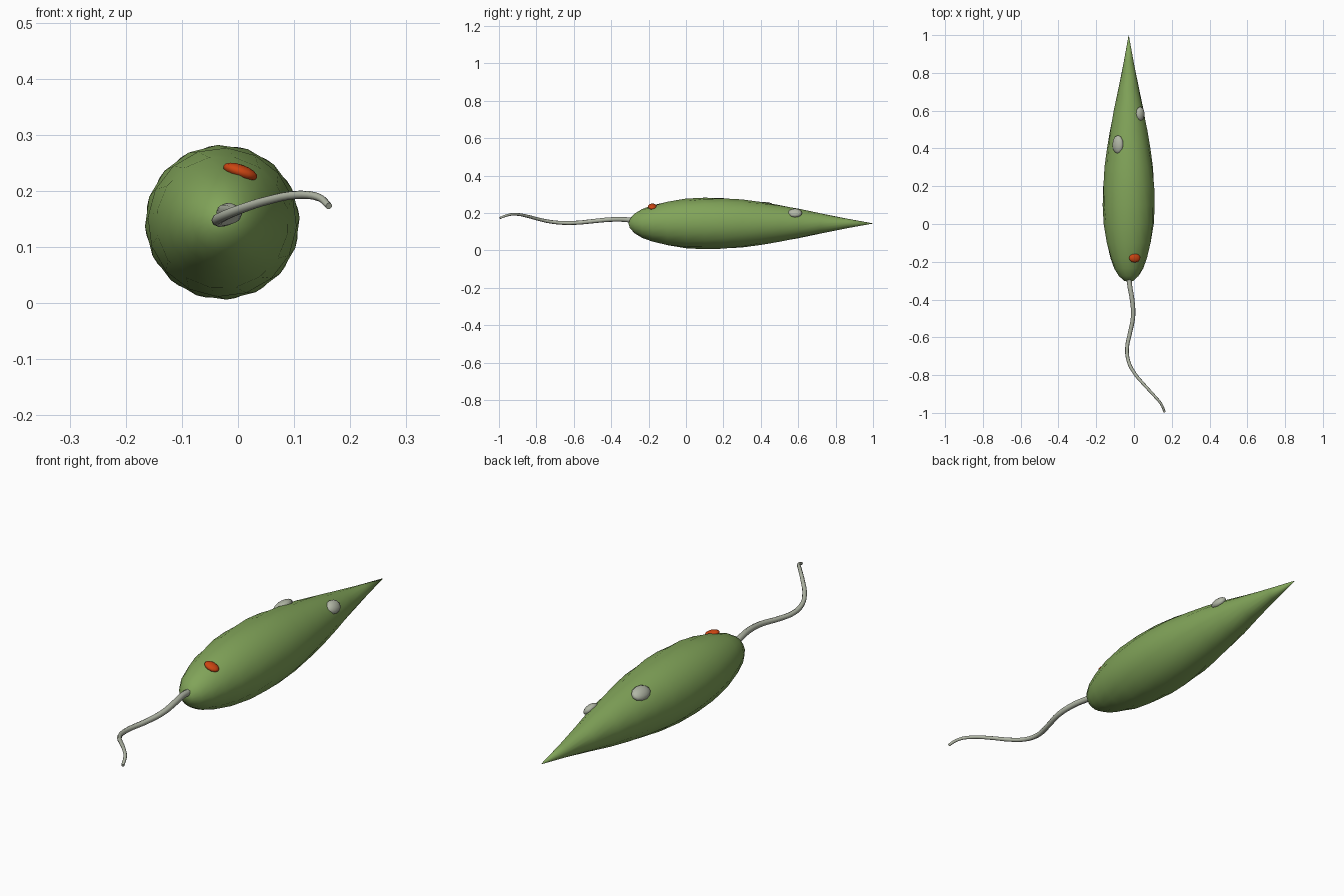
import bpy, bmesh, math
from mathutils import Matrix, Vector

cube = bpy.data.objects.get("Cube")
if cube:
    bpy.data.objects.remove(cube, do_unlink=True)

AXIS = Vector((-0.028, 0, 0.144))


def material(name, color):
    mat = bpy.data.materials.new(name)
    mat.use_nodes = True
    mat.diffuse_color = (*color, 1)
    bsdf = next(n for n in mat.node_tree.nodes if n.type == 'BSDF_PRINCIPLED')
    bsdf.inputs["Base Color"].default_value = (*color, 1)
    bsdf.inputs["Roughness"].default_value = 0.6
    return mat


green = material("leaf green", (0.22, 0.37, 0.10))
grey = material("pale grey", (0.44, 0.47, 0.38))
red = material("orange red", (0.60, 0.06, 0.006))


def finish(bm, name, mat):
    bmesh.ops.recalc_face_normals(bm, faces=bm.faces)
    mesh = bpy.data.meshes.new(name)
    bm.to_mesh(mesh)
    bm.free()
    mesh.materials.append(mat)
    mesh.shade_smooth()
    obj = bpy.data.objects.new(name, mesh)
    bpy.context.collection.objects.link(obj)
    return obj


def skin(rings, name, mat):
    """Bridge equal rings of points and close both ends."""
    bm = bmesh.new()
    loops = [[bm.verts.new(p) for p in ring] for ring in rings]
    n = len(loops[0])
    for a, b in zip(loops, loops[1:]):
        for i in range(n):
            j = (i + 1) % n
            bm.faces.new((a[i], a[j], b[j], b[i]))
    bm.faces.new(loops[0])
    bm.faces.new(loops[-1])
    return finish(bm, name, mat)


# Spindle body: gently twisted rings of (y, radius)
profile = [(-0.307, 0.002), (-0.3, 0.026), (-0.275, 0.053), (-0.235, 0.077),
           (-0.18, 0.097), (-0.1, 0.118), (0, 0.133), (0.1, 0.138),
           (0.2, 0.137), (0.3, 0.129), (0.4, 0.115), (0.5, 0.099),
           (0.6, 0.08), (0.72, 0.054), (0.86, 0.026), (0.997, 0.001)]
SIDES = 16
rings = []
for k, (y, r) in enumerate(profile):
    ring = []
    for i in range(SIDES):
        a = math.tau * i / SIDES + 0.12 * k
        ring.append(AXIS + Vector((r * math.cos(a), y, r * math.sin(a))))
    rings.append(ring)
skin(rings, "body", green)

# Whip: tapering tube along a wavy path
path = [(-0.028, -0.27, 0.158), (-0.022, -0.33, 0.165), (-0.01, -0.4, 0.165),
        (-0.005, -0.49, 0.157), (-0.022, -0.58, 0.148), (-0.037, -0.66, 0.147),
        (-0.028, -0.73, 0.154), (0.003, -0.79, 0.167), (0.053, -0.85, 0.183),
        (0.108, -0.91, 0.193), (0.145, -0.955, 0.188), (0.162, -0.995, 0.173)]
curve = bpy.data.curves.new("whip_path", 'CURVE')
curve.dimensions = '3D'
curve.bevel_depth = 0.0135
curve.bevel_resolution = 2
curve.use_fill_caps = True
curve.resolution_u = 4
spline = curve.splines.new('BEZIER')
spline.bezier_points.add(len(path) - 1)
for i, (point, co) in enumerate(zip(spline.bezier_points, path)):
    point.co = co
    point.handle_left_type = point.handle_right_type = 'AUTO'
    point.radius = 1 - 0.55 * i / (len(path) - 1)
curve.materials.append(grey)
whip = bpy.data.objects.new("whip", curve)
bpy.context.collection.objects.link(whip)


# Flattened blobs seated on the body surface
def blob(name, mat, centre, size):
    centre = Vector(centre)
    out = centre - AXIS
    out.y = 0
    out.normalize()
    along = Vector((0, 1, 0))
    side = along.cross(out)
    frame = Matrix((side, along, out)).transposed().to_4x4()
    bm = bmesh.new()
    bmesh.ops.create_uvsphere(bm, u_segments=12, v_segments=8, radius=1)
    bm.transform(Matrix.Translation(centre) @ frame @ Matrix.Diagonal((*size, 1)))
    return finish(bm, name, mat)


blob("eyespot", red, (0.004, -0.18, 0.234), (0.032, 0.024, 0.013))
blob("right_granule", grey, (-0.085, 0.42, 0.236), (0.032, 0.05, 0.02))
blob("left_granule", grey, (0.033, 0.583, 0.2), (0.028, 0.038, 0.018))
